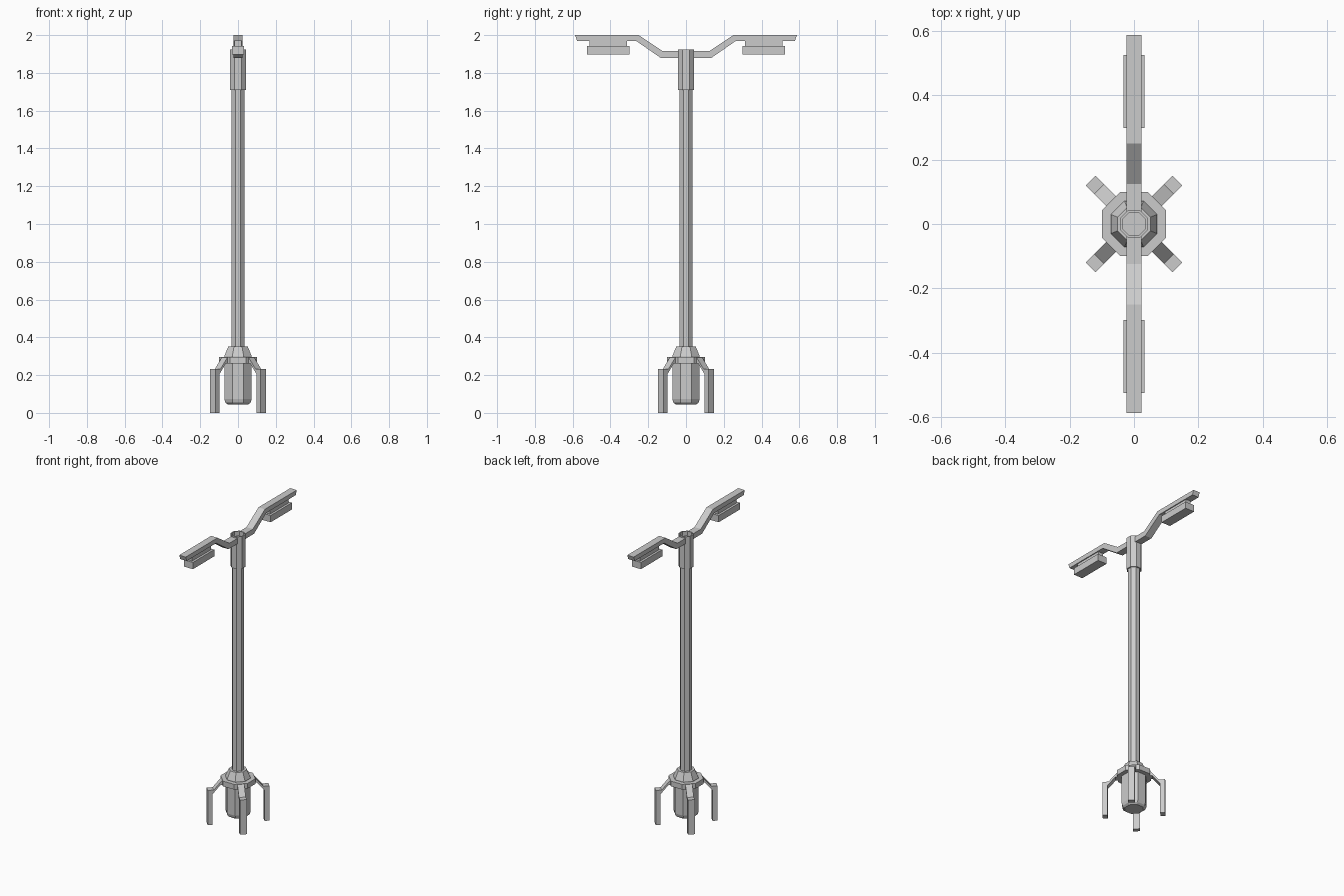
import bpy, bmesh
from math import cos, sin, pi, radians
from mathutils import Matrix, Vector

if "Cube" in bpy.data.objects:
    bpy.data.objects.remove(bpy.data.objects["Cube"])


def finish(bm, name):
    bmesh.ops.recalc_face_normals(bm, faces=bm.faces)
    mesh = bpy.data.meshes.new(name)
    bm.to_mesh(mesh)
    bm.free()
    obj = bpy.data.objects.new(name, mesh)
    bpy.context.collection.objects.link(obj)
    return obj


def octagon_stack(name, profile):
    """Eight-sided solid from (half width across flats, z) rings."""
    bm = bmesh.new()
    rings = []
    for half, z in profile:
        r = half / cos(pi / 8)
        rings.append([bm.verts.new((r * cos(pi / 8 + i * pi / 4),
                                    r * sin(pi / 8 + i * pi / 4), z)) for i in range(8)])
    for a, b in zip(rings, rings[1:]):
        for i in range(8):
            j = (i + 1) % 8
            bm.faces.new((a[i], a[j], b[j], b[i]))
    bm.faces.new(rings[0])
    bm.faces.new(rings[-1])
    return finish(bm, name)


def extruded(name, outline, width, angle):
    """(distance, z) outline given a width, turned about z by angle."""
    bm = bmesh.new()
    face = bm.faces.new([bm.verts.new((d, -width / 2, z)) for d, z in outline])
    out = bmesh.ops.extrude_face_region(bm, geom=[face])
    moved = [v for v in out["geom"] if isinstance(v, bmesh.types.BMVert)]
    bmesh.ops.translate(bm, verts=moved, vec=Vector((0, width, 0)))
    bm.transform(Matrix.Rotation(angle, 4, 'Z'))
    return finish(bm, name)


def rect(d0, d1, z0, z1):
    return [(d0, z0), (d1, z0), (d1, z1), (d0, z1)]


# Base canister, flange and cone
octagon_stack("base_canister", [(0.055, 0.045), (0.067, 0.055), (0.072, 0.073), (0.072, 0.27)])
octagon_stack("base_flange", [(0.10, 0.262), (0.10, 0.297)])
octagon_stack("base_cone", [(0.072, 0.29), (0.072, 0.302), (0.051, 0.352)])

# Pole and the open collar at its top
octagon_stack("pole", [(0.035, 0.34), (0.035, 1.75)])
octagon_stack("collar", [(0.043, 1.71), (0.043, 1.925), (0.036, 1.925), (0.036, 1.895)])

# Four bent legs on the diagonals
leg = [(0.08, 0.262), (0.112, 0.262), (0.16, 0.205), (0.16, 0), (0.19, 0),
       (0.19, 0.232), (0.153, 0.232), (0.10, 0.294), (0.08, 0.294)]
for i in range(4):
    extruded(f"leg_{i + 1}", leg, 0.042, radians(45 + 90 * i))

# Two cranked arms, each carrying a lamp
arm = [(0.039, 1.88), (0.135, 1.88), (0.265, 1.97), (0.577, 1.97),
       (0.587, 2.0), (0.25, 2.0), (0.124, 1.916), (0.039, 1.916)]
for side, angle in (("front", -pi / 2), ("back", pi / 2)):
    extruded(f"{side}_arm", arm, 0.048, angle)
    extruded(f"{side}_lamp_neck", rect(0.313, 0.51, 1.935, 1.975), 0.036, angle)
    extruded(f"{side}_lamp", rect(0.298, 0.524, 1.897, 1.942), 0.066, angle)
